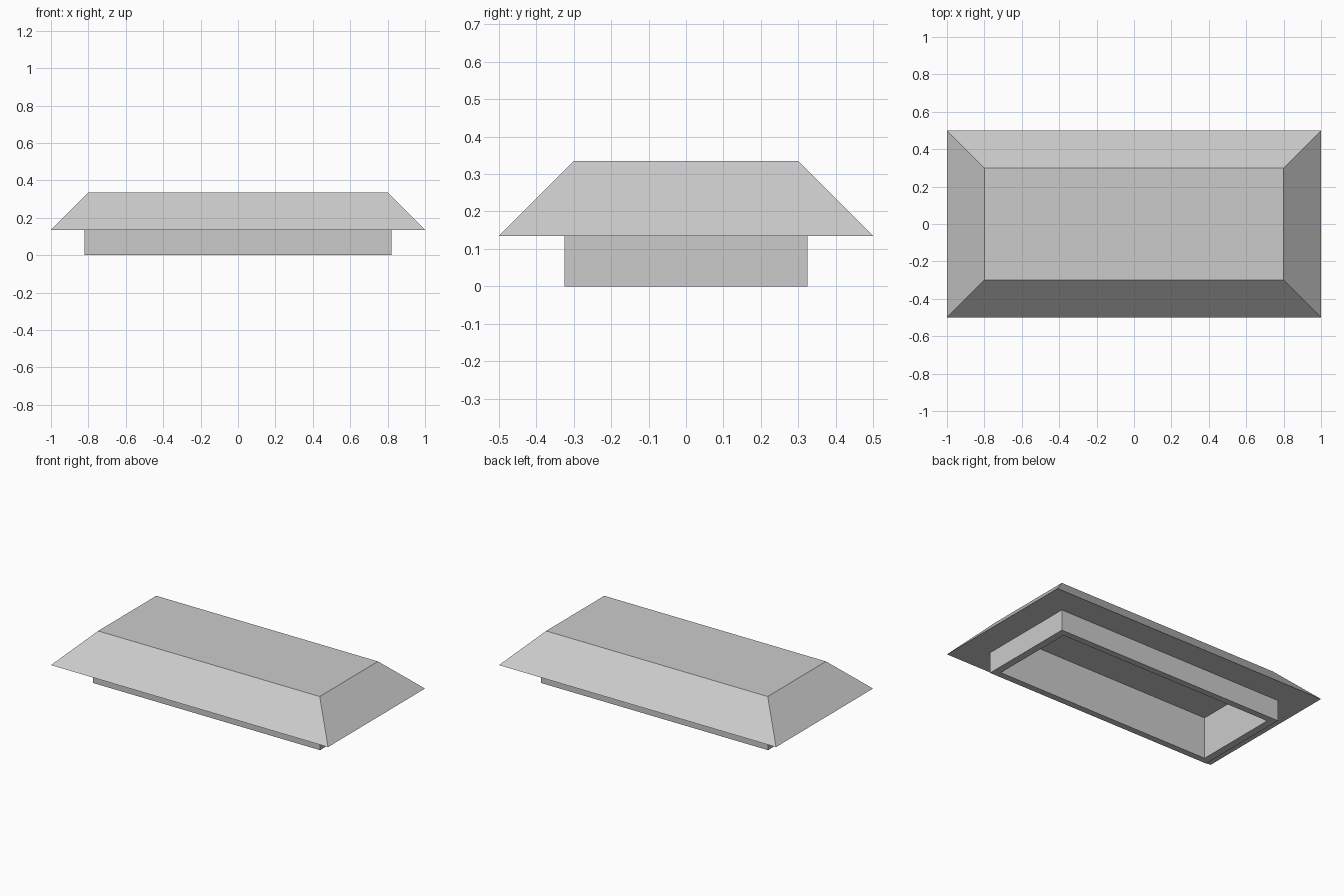
import bpy
import bmesh

if "Cube" in bpy.data.objects:
    bpy.data.objects.remove(bpy.data.objects["Cube"], do_unlink=True)

# Single plain grey finish
grey = bpy.data.materials.new("light grey")
grey.use_nodes = True
colour = (0.6, 0.6, 0.6, 1)
grey.diffuse_color = colour
grey.node_tree.nodes["Principled BSDF"].inputs["Base Color"].default_value = colour

EAVE_Z, TOP_Z, CEILING_Z = 0.135, 0.335, 0.27
RIM = (0.82, 0.325)
RIM_INNER = (0.773, 0.283)


def ring_shell(name, rings, cap):
    """Join rectangular rings (half x, half y, z) in order and cap one of them."""
    bm = bmesh.new()
    loops = []
    for hx, hy, z in rings:
        corners = ((-hx, -hy), (hx, -hy), (hx, hy), (-hx, hy))
        loops.append([bm.verts.new((x, y, z)) for x, y in corners])
    for upper, lower in zip(loops, loops[1:]):
        for i in range(4):
            j = (i + 1) % 4
            bm.faces.new((upper[i], lower[i], lower[j], upper[j]))
    bm.faces.new(loops[0] if cap == 0 else loops[cap][::-1])
    mesh = bpy.data.meshes.new(name)
    bm.to_mesh(mesh)
    bm.free()
    mesh.materials.append(grey)
    obj = bpy.data.objects.new(name, mesh)
    bpy.context.collection.objects.link(obj)
    return obj


# Sloped roof with a flat top, its underside running in to the rim
ring_shell("sloped_roof", [(0.8, 0.3, TOP_Z), (1, 0.5, EAVE_Z), (*RIM, EAVE_Z)], 0)

# Rim below the roof, with the recess rising inside to a flat ceiling
ring_shell("rim_and_recess", [(*RIM, EAVE_Z), (*RIM, 0), (*RIM_INNER, 0),
                              (*RIM_INNER, CEILING_Z)], 3)
